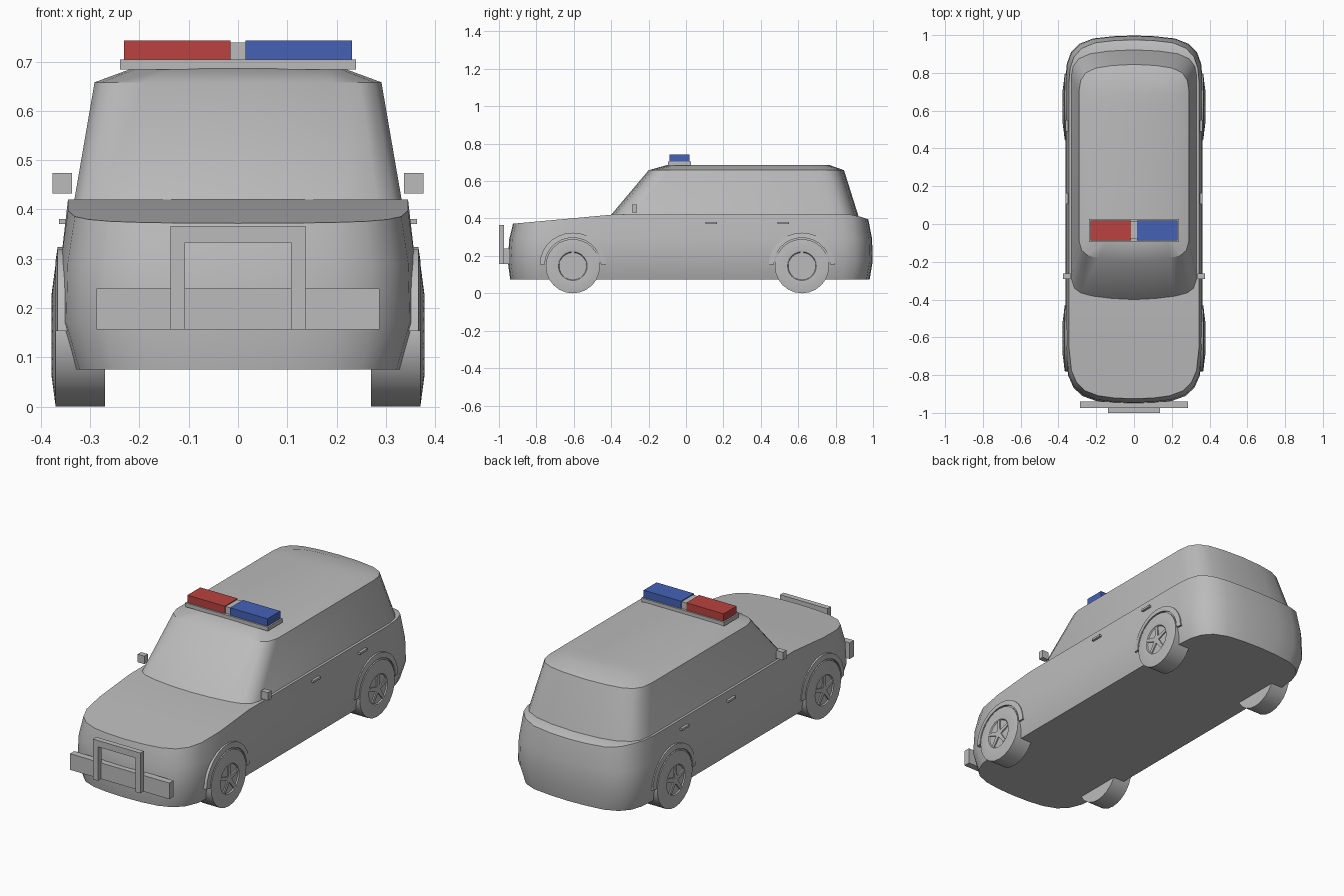
import bpy, bmesh, math
from mathutils import Vector

if "Cube" in bpy.data.objects:
    bpy.data.objects.remove(bpy.data.objects["Cube"], do_unlink=True)


def material(name, rgb):
    m = bpy.data.materials.new(name)
    m.use_nodes = True
    m.diffuse_color = (*rgb, 1)
    m.node_tree.nodes["Principled BSDF"].inputs["Base Color"].default_value = (*rgb, 1)
    return m


GREY = material("body grey", (0.5, 0.5, 0.5))
RED = material("light red", (0.49, 0.055, 0.05))
BLUE = material("light blue", (0.058, 0.12, 0.47))


def finish(name, bm, mat=GREY, smooth=None):
    bmesh.ops.recalc_face_normals(bm, faces=bm.faces)
    mesh = bpy.data.meshes.new(name)
    bm.to_mesh(mesh)
    bm.free()
    mesh.materials.append(mat)
    ob = bpy.data.objects.new(name, mesh)
    bpy.context.collection.objects.link(ob)
    if smooth:
        bpy.ops.object.select_all(action="DESELECT")
        ob.select_set(True)
        bpy.context.view_layer.objects.active = ob
        bpy.ops.object.shade_smooth_by_angle(angle=math.radians(smooth))
    return ob


def add_box(bm, x, y, z):
    lo, hi = Vector((x[0], y[0], z[0])), Vector((x[1], y[1], z[1]))
    for v in bmesh.ops.create_cube(bm, size=1)["verts"]:
        v.co = [(lo[i] + hi[i]) / 2 + v.co[i] * (hi[i] - lo[i]) for i in range(3)]


def boxes(name, parts, mat=GREY):
    bm = bmesh.new()
    for part in parts:
        add_box(bm, *part)
    return finish(name, bm, mat)


def loft(bm, rings, cap=True):
    """Skin closed rings; end caps are strips between mirrored points."""
    loops = [[bm.verts.new(p) for p in ring] for ring in rings]
    n = len(loops[0])
    for a, b in zip(loops, loops[1:]):
        for i in range(n):
            j = (i + 1) % n
            bm.faces.new((a[i], a[j], b[j], b[i]))
    if cap:
        for loop in (loops[0], loops[-1]):
            for i in range(n // 2):
                ids = (i, i + 1, n - i - 1, (n - i) % n)
                bm.faces.new([loop[k] for k in dict.fromkeys(ids)])


def outline(hw, y0, y1, height, front, rear, middle=()):
    """Symmetric rounded plan outline; corners are (width share, setback)."""
    half = [(hw * f, y0 + d) for f, d in front]
    half += [(hw, y) for y in middle]
    half += [(hw * f, y1 - d) for f, d in reversed(rear)]
    full = half + [(-x, y) for x, y in reversed(half[1:-1])]
    return [(x, y, height(y)) for x, y in full]


def level(z):
    return lambda y: z


# Lower body with a sloping bonnet
def body_top(y):
    stations = ((-0.925, 0.372), (-0.4, 0.42), (0.9, 0.42), (0.975, 0.395))
    for (ya, za), (yb, zb) in zip(stations, stations[1:]):
        if y <= yb:
            return za + (zb - za) * (y - ya) / (yb - ya)
    return stations[-1][1]


nose = ((0, 0), (0.3, 0.004), (0.55, 0.016), (0.75, 0.042),
        (0.88, 0.085), (0.96, 0.15), (1, 0.28))
tail = ((0, 0), (0.3, 0.004), (0.6, 0.016), (0.8, 0.045),
        (0.92, 0.09), (0.98, 0.15), (1, 0.23))
bm = bmesh.new()
loft(bm, [outline(hw, y0, y1, h, nose, tail, (-0.4,)) for hw, y0, y1, h in (
    (0.335, -0.94, 0.982, level(0.075)),
    (0.363, -0.953, 0.998, level(0.17)),
    (0.36, -0.945, 0.995, level(0.29)),
    (0.345, -0.925, 0.975, body_top))])
finish("lower_body", bm, smooth=35)

# Cabin with a raked windscreen and chamfered roof
screen = ((0, 0), (0.35, 0.006), (0.65, 0.018), (0.85, 0.035), (0.95, 0.06), (1, 0.11))
hatch = ((0, 0), (0.4, 0.006), (0.7, 0.02), (0.88, 0.045), (0.97, 0.085), (1, 0.14))
bm = bmesh.new()
loft(bm, [outline(hw, y0, y1, level(z), screen, hatch) for hw, y0, y1, z in (
    (0.342, -0.442, 0.932, 0.37),
    (0.332, -0.4, 0.92, 0.42),
    (0.291, -0.2, 0.845, 0.658),
    (0.215, -0.1, 0.765, 0.686))])
finish("cabin", bm, smooth=35)

# Wheels, hubs and arches
SEG = 24
WHEEL_Z = 0.145


def disc(x, r, y):
    return [(x, y + r * math.cos(t), WHEEL_Z + r * math.sin(t))
            for t in (2 * math.pi * i / SEG for i in range(SEG))]


for side, s in (("left", 1), ("right", -1)):
    for end, y in (("front", -0.605), ("rear", 0.62)):
        bm = bmesh.new()
        loft(bm, [disc(s * x, r, y) for x, r in (
            (0.27, 0.145), (0.37, 0.145), (0.378, 0.085), (0.376, 0.077), (0.37, 0.073))])
        finish(f"{side}_{end}_wheel", bm, smooth=30)

        # Five tapered spokes
        bm = bmesh.new()
        for k in range(5):
            t = math.pi / 2 + k * math.tau / 5
            out = Vector((0, math.cos(t), math.sin(t)))
            across = Vector((0, -math.sin(t), math.cos(t)))
            hub = Vector((0, y, WHEEL_Z))
            shape = [hub + out * r + across * w for r, w in (
                (0, 0.012), (0.075, 0.008), (0.075, -0.008), (0, -0.012))]
            loft(bm, [[p + Vector((s * x, 0, 0)) for p in shape] for x in (0.366, 0.376)])
        finish(f"{side}_{end}_spokes", bm)

        # Arch trim swept over the wheel
        bm = bmesh.new()
        sections = []
        for i in range(15):
            t = math.pi * i / 14
            sections.append([(s * x, y + r * math.cos(t), WHEEL_Z + 0.008 + (r - 0.006) * math.sin(t))
                             for x, r in ((0.33, 0.15), (0.37, 0.15), (0.366, 0.177), (0.33, 0.177))])
        loft(bm, sections)
        finish(f"{side}_{end}_arch", bm, smooth=30)

    # Side mirrors and door handles
    def span(a, b):
        return tuple(sorted((s * a, s * b)))
    boxes(f"{side}_mirror", [(span(0.337, 0.376), (-0.29, -0.262), (0.432, 0.474))])
    for end, y in (("front", 0.105), ("rear", 0.49)):
        boxes(f"{side}_{end}_door_handle", [(span(0.34, 0.363), (y, y + 0.06), (0.37, 0.381))])

# Front bumper and push bar
boxes("front_bumper", [((-0.287, 0.287), (-0.975, -0.94), (0.156, 0.24))])
boxes("push_bar", [
    ((-0.137, -0.108), (-1, -0.972), (0.156, 0.333)),
    ((0.108, 0.137), (-1, -0.972), (0.156, 0.333)),
    ((-0.137, 0.137), (-1, -0.972), (0.333, 0.366))])

# Roof light bar
boxes("light_bar_base", [((-0.239, 0.239), (-0.095, 0.027), (0.684, 0.704))])
boxes("light_bar_centre", [((-0.015, 0.015), (-0.08, 0.014), (0.704, 0.739))])
boxes("right_red_light", [((-0.231, -0.015), (-0.087, 0.019), (0.704, 0.743))], RED)
boxes("left_blue_light", [((0.015, 0.231), (-0.087, 0.019), (0.704, 0.743))], BLUE)
